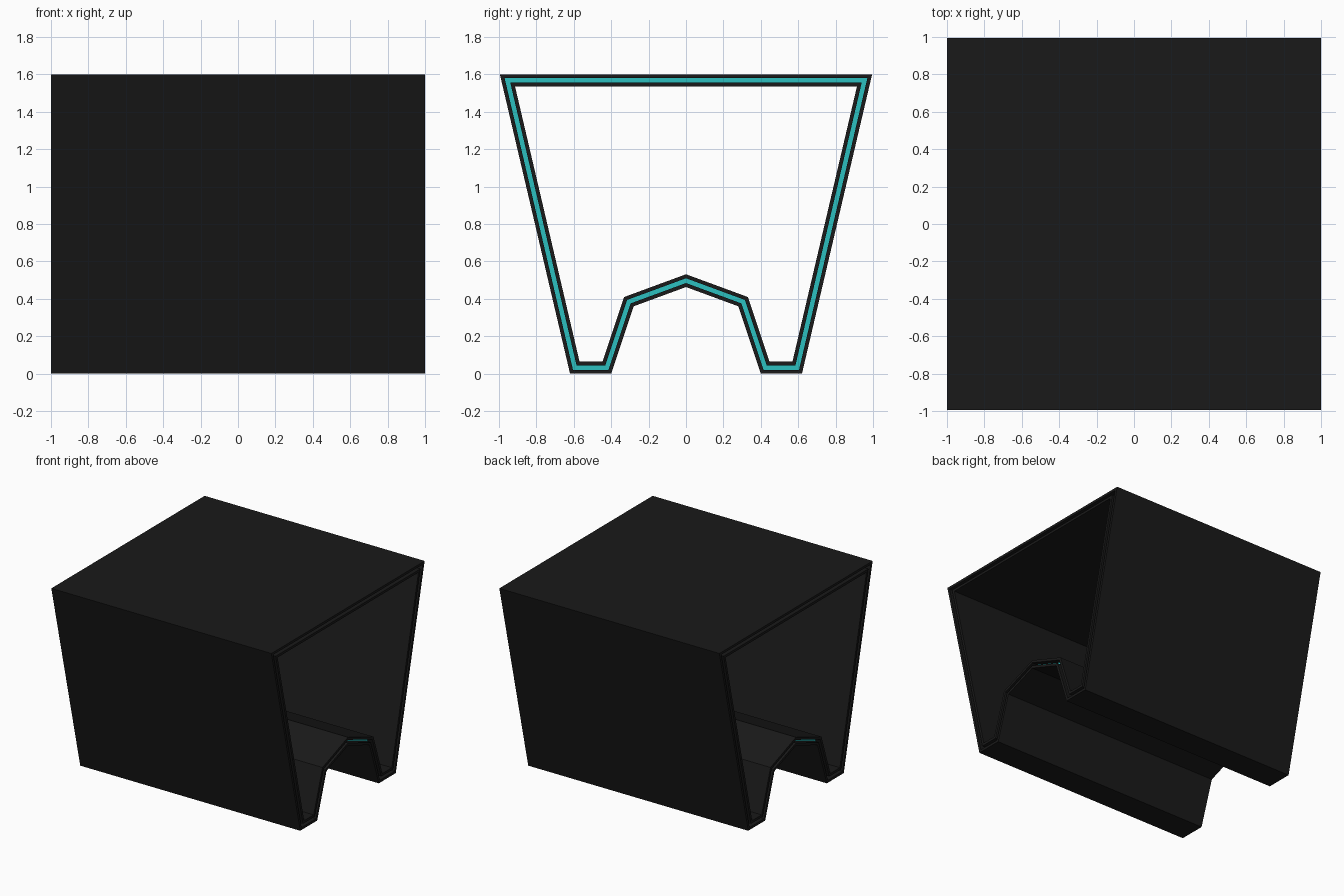
import bpy, bmesh
from mathutils import Vector

if "Cube" in bpy.data.objects:
    bpy.data.objects.remove(bpy.data.objects["Cube"])

# Outer cross-section in (y, z), right half from top corner to arch peak, then mirrored
half = [(0.995, 1.6), (0.62, 0.0), (0.4, 0.0), (0.28, 0.36), (0.0, 0.463)]
profile = [Vector(p) for p in half + [(-y, z) for y, z in reversed(half[:-1])]]


def inset(points, d):
    """Mitred inset of a clockwise outline."""
    out = []
    n = len(points)
    for i, p in enumerate(points):
        a = (p - points[i - 1]).normalized()
        b = (points[(i + 1) % n] - p).normalized()
        na, nb = Vector((a.y, -a.x)), Vector((b.y, -b.x))
        out.append(p + (na + nb) * d / (1 + na.dot(nb)))
    return out


def sleeve(name, d0, d1, half_len, mat):
    """Closed tube whose wall lies between two insets of the profile."""
    bm = bmesh.new()
    loops = [[bm.verts.new((x, p.x, p.y)) for p in inset(profile, d)]
             for x, d in ((-half_len, d0), (half_len, d0), (half_len, d1), (-half_len, d1))]
    n = len(profile)
    for k in range(4):
        a, b = loops[k], loops[(k + 1) % 4]
        for i in range(n):
            j = (i + 1) % n
            bm.faces.new((a[i], a[j], b[j], b[i]))
    bmesh.ops.recalc_face_normals(bm, faces=bm.faces)
    me = bpy.data.meshes.new(name)
    bm.to_mesh(me)
    bm.free()
    me.materials.append(mat)
    ob = bpy.data.objects.new(name, me)
    bpy.context.collection.objects.link(ob)


def material(name, color):
    m = bpy.data.materials.new(name)
    m.diffuse_color = color
    m.use_nodes = True
    m.node_tree.nodes["Principled BSDF"].inputs["Base Color"].default_value = m.diffuse_color
    return m


black = material("black", (0.01, 0.01, 0.01, 1))
teal = material("teal", (0.025, 0.53, 0.53, 1))

# The profile runs clockwise, so its right-hand normals point inwards
sleeve("outer_shell", 0.0, 0.02, 1.0, black)
sleeve("inner_shell", 0.044, 0.064, 1.0, black)
# Recessed light strip between the shells
sleeve("glow_strip", 0.02, 0.044, 0.95, teal)
